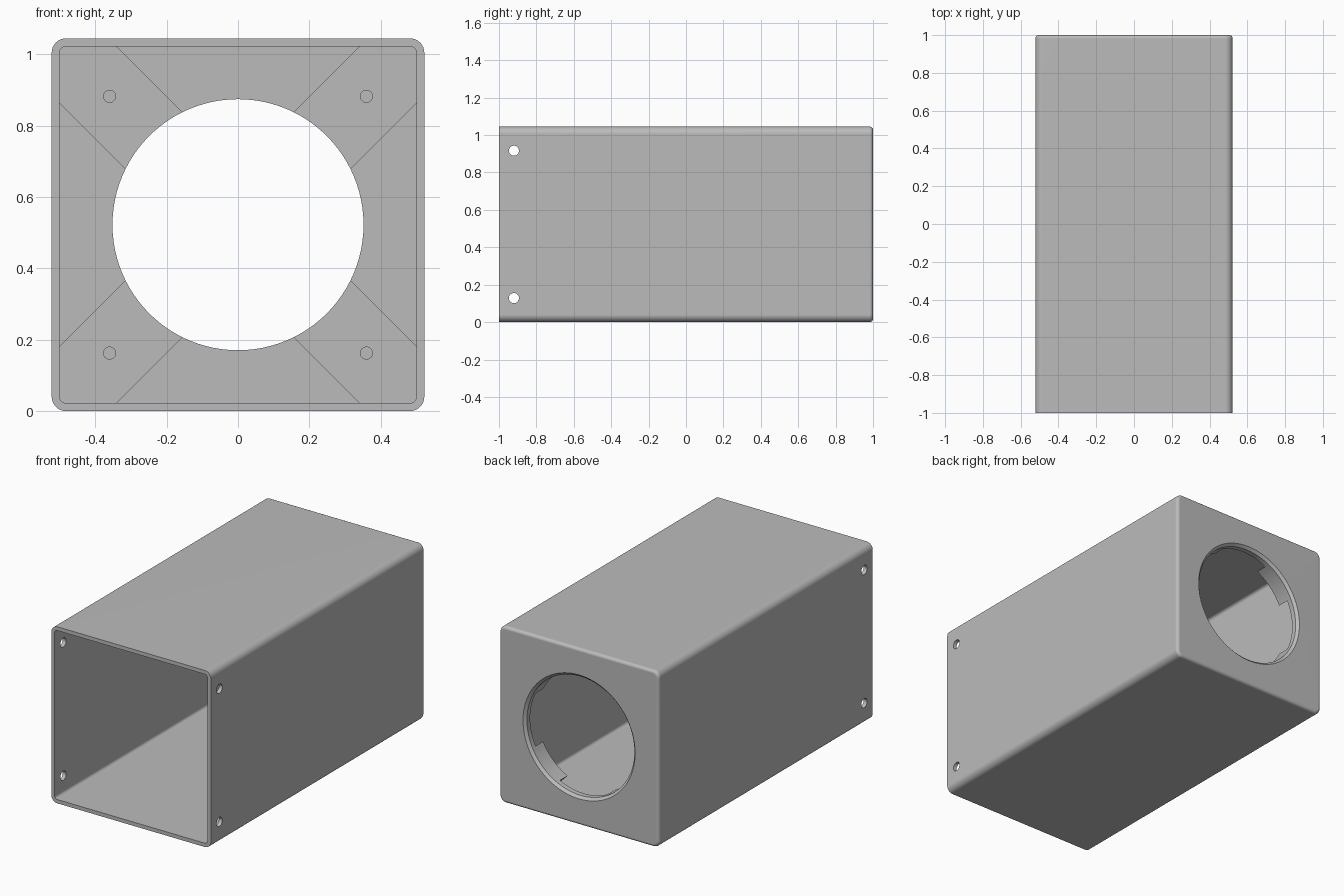
import bpy, bmesh
from math import sin, cos, pi, radians

if "Cube" in bpy.data.objects:
    bpy.data.objects.remove(bpy.data.objects["Cube"])

HALF = 0.5225          # outer half width
INNER = 0.5            # cavity half width
BACK_WALL = 0.955      # inner face of the back wall
BAR_FACE = 0.885       # front face of the corner bars
HOLE = 0.352           # rear opening radius

grey = bpy.data.materials.new("plain grey")
grey.use_nodes = True
colour = (0.5, 0.5, 0.5, 1)
grey.diffuse_color = colour
grey.node_tree.nodes["Principled BSDF"].inputs["Base Color"].default_value = colour


def rounded_square(half, r, steps=8):
    """Points (x, z) of a square with rounded corners."""
    pts = []
    for k in range(4):
        for i in range(steps + 1):
            a = pi / 2 * (k + i / steps)
            cx = (half - r) * (1 if k in (0, 3) else -1)
            cz = (half - r) * (1 if k in (0, 1) else -1)
            pts.append((cx + r * cos(a), cz + r * sin(a)))
    return pts


def circle(r, n, cx=0, cz=0):
    return [(cx + r * cos(2 * pi * i / n), cz + r * sin(2 * pi * i / n)) for i in range(n)]


def loft(name, sections, axis="Y"):
    """Closed solid through (position, points) sections along an axis."""
    bm = bmesh.new()
    rings = []
    for d, pts in sections:
        rings.append([bm.verts.new((u, d, v + HALF) if axis == "Y" else (d, u, v + HALF))
                      for u, v in pts])
    for a, b in zip(rings, rings[1:]):
        for i in range(len(a)):
            j = (i + 1) % len(a)
            bm.faces.new((a[i], a[j], b[j], b[i]))
    bm.faces.new(rings[0])
    bm.faces.new(rings[-1])
    bmesh.ops.recalc_face_normals(bm, faces=bm.faces)
    mesh = bpy.data.meshes.new(name)
    bm.to_mesh(mesh)
    bm.free()
    mesh.materials.append(grey)
    obj = bpy.data.objects.new(name, mesh)
    bpy.context.collection.objects.link(obj)
    return obj


def combine(target, tool, operation):
    mod = target.modifiers.new("combine", "BOOLEAN")
    mod.operation = operation
    mod.solver = "EXACT"
    mod.object = tool
    bpy.ops.object.select_all(action="DESELECT")
    bpy.context.view_layer.objects.active = target
    target.select_set(True)
    bpy.ops.object.modifier_apply(modifier=mod.name)
    bpy.data.objects.remove(tool)


# Outer body, with the rear edge rounded over
corner, fillet = 0.04, 0.018
sections = [(-1, rounded_square(HALF, corner))]
for i in range(6):
    a = pi / 2 * i / 5
    inset = fillet * (1 - cos(a))
    sections.append((1 - fillet + fillet * sin(a),
                     rounded_square(HALF - inset, corner - inset)))
housing = loft("housing", sections)

# Cavity, open at the front
cavity = rounded_square(INNER, 0.0175)
combine(housing, loft("cavity_cutter", [(-1.1, cavity), (BACK_WALL, cavity)]), "DIFFERENCE")

# Diagonal mounting bars behind the four corners, each with a blind hole
bar = [(0.505, 0.345), (0.505, 0.505), (0.345, 0.505), (0.04, 0.2), (0.2, 0.04)]
signs = [(sx, sz) for sx in (-1, 1) for sz in (-1, 1)]
for sx, sz in signs:
    pts = [(x * sx, z * sz) for x, z in bar]
    combine(housing, loft("corner_bar", [(BAR_FACE, pts), (BACK_WALL + 0.01, pts)]), "UNION")
for sx, sz in signs:
    pts = circle(0.017, 24, 0.36 * sx, 0.36 * sz)
    combine(housing, loft("blind_hole_cutter", [(BAR_FACE - 0.05, pts), (BACK_WALL - 0.01, pts)]),
            "DIFFERENCE")

# Round rear opening with a chamfered rim
rim = 0.015
opening = [(0.8, circle(HOLE, 96)), (1 - rim, circle(HOLE, 96)), (1 + rim, circle(HOLE + 2 * rim, 96))]
combine(housing, loft("opening_cutter", opening), "DIFFERENCE")

# Screw holes through both side walls near the front
for sz in (-1, 1):
    pts = circle(0.027, 32, -0.92, 0.394 * sz)
    combine(housing, loft("screw_hole_cutter", [(-0.7, pts), (0.7, pts)], "X"), "DIFFERENCE")

# Smooth the rounded edges while keeping the walls flat
bpy.ops.object.select_all(action="DESELECT")
housing.select_set(True)
bpy.context.view_layer.objects.active = housing
bpy.ops.object.shade_smooth_by_angle(angle=radians(30))
weighted = housing.modifiers.new("flat walls", "WEIGHTED_NORMAL")
weighted.keep_sharp = True
